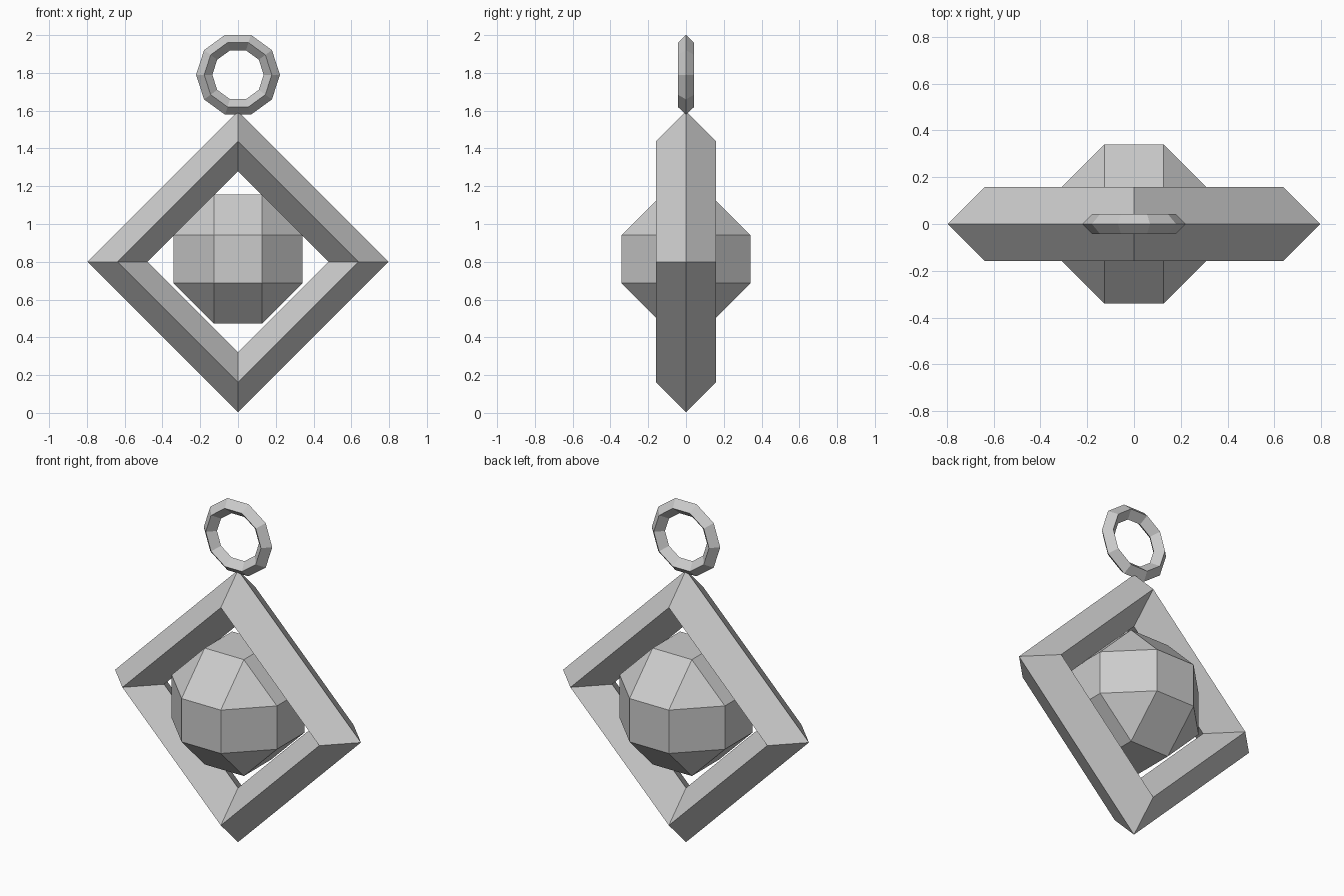
import bpy
from math import pi

if "Cube" in bpy.data.objects:
    bpy.data.objects.remove(bpy.data.objects["Cube"])


def ring(name, z, sides, major, minor):
    """Upright low-poly ring with a diamond-shaped cross-section."""
    bpy.ops.mesh.primitive_torus_add(
        major_segments=sides, minor_segments=4,
        major_radius=major, minor_radius=minor,
        location=(0, 0, z), rotation=(pi / 2, 0, 0))
    obj = bpy.context.object
    obj.name = name
    bpy.ops.object.shade_flat()
    return obj


# Four-sided outer frame and small hanging loop
ring("diamond_frame", 0.80, 4, 0.638, 0.159)
ring("hanging_loop", 1.79, 10, 0.179, 0.043)

# Faceted gem: a cube with wide single-segment chamfers
bpy.ops.mesh.primitive_cube_add(size=0.682, location=(0, 0, 0.814))
gem = bpy.context.object
gem.name = "gem"
bevel = gem.modifiers.new("chamfer", "BEVEL")
bevel.width = 0.214
bevel.segments = 1
bevel.offset_type = 'OFFSET'
bevel.limit_method = 'NONE'
